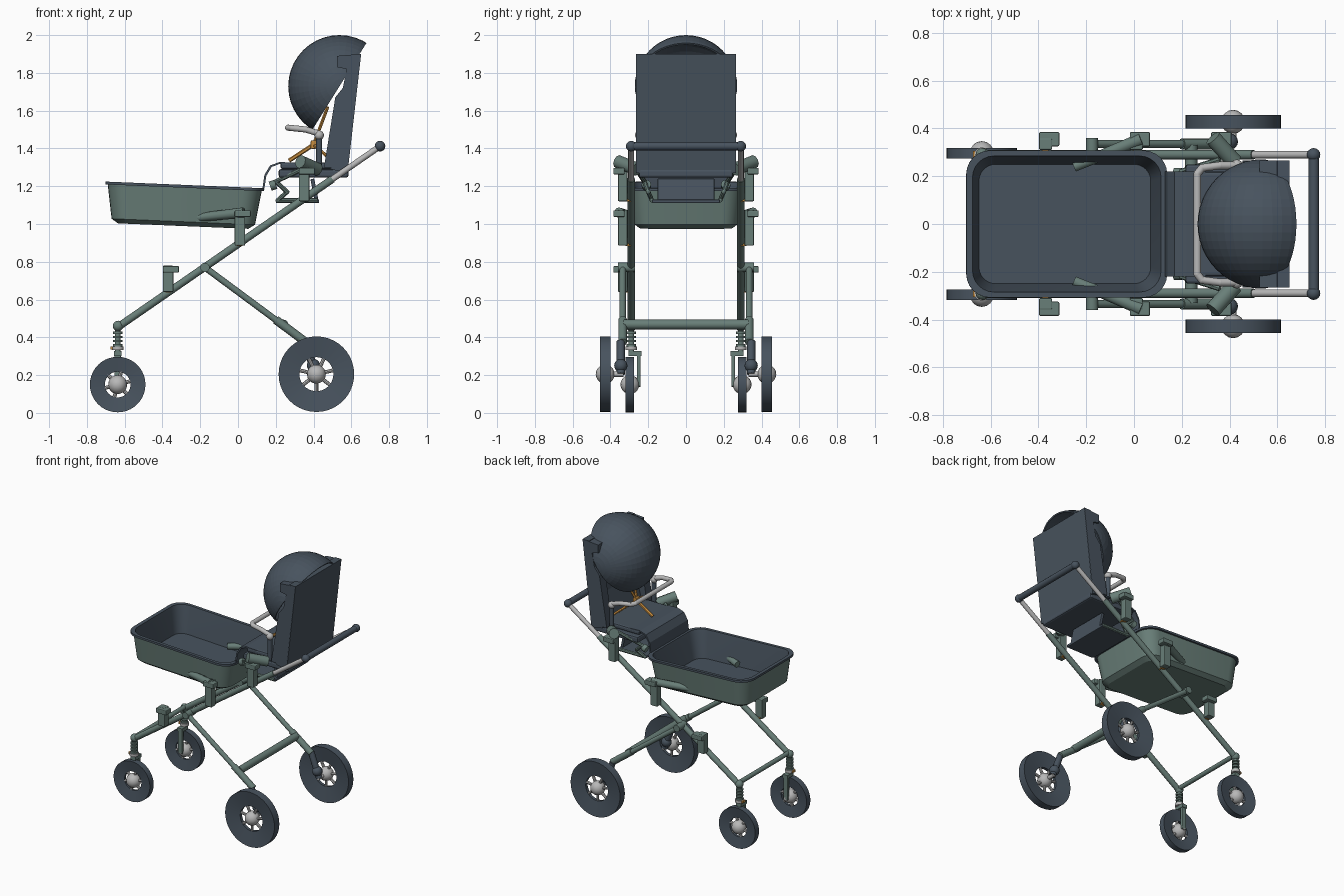
import bpy, bmesh, math
from mathutils import Vector, Matrix

if "Cube" in bpy.data.objects:
    bpy.data.objects.remove(bpy.data.objects["Cube"])


def material(name, rgb):
    m = bpy.data.materials.new(name)
    m.use_nodes = True
    m.diffuse_color = (*rgb, 1)
    m.node_tree.nodes["Principled BSDF"].inputs["Base Color"].default_value = (*rgb, 1)
    return m


SLATE = material("slate_fabric", (0.064, 0.086, 0.112))
GREEN = material("sage_green", (0.14, 0.21, 0.188))
LIGHT = material("light_metal", (0.48, 0.48, 0.48))
ORANGE = material("orange_strap", (0.58, 0.27, 0.05))


def finish(name, bm, mats, smooth=None):
    bmesh.ops.recalc_face_normals(bm, faces=bm.faces)
    me = bpy.data.meshes.new(name)
    bm.to_mesh(me)
    bm.free()
    for m in mats if isinstance(mats, list) else [mats]:
        me.materials.append(m)
    ob = bpy.data.objects.new(name, me)
    bpy.context.collection.objects.link(ob)
    if smooth:
        bpy.ops.object.select_all(action='DESELECT')
        ob.select_set(True)
        bpy.context.view_layer.objects.active = ob
        bpy.ops.object.shade_smooth_by_angle(angle=math.radians(smooth))
    return ob


def tube(name, pts, r, mat, sides=12, r2=None):
    # straight round bars joined by balls at the bends
    bm = bmesh.new()
    for a, b in zip(pts, pts[1:]):
        a, b = Vector(a), Vector(b)
        mtx = Matrix.Translation((a + b) / 2) @ (b - a).to_track_quat('Z', 'Y').to_matrix().to_4x4()
        bmesh.ops.create_cone(bm, cap_ends=True, segments=sides, radius1=r,
                              radius2=r2 or r, depth=(b - a).length, matrix=mtx)
    for p in pts[1:-1]:
        bmesh.ops.create_uvsphere(bm, u_segments=sides, v_segments=8, radius=r,
                                  matrix=Matrix.Translation(p))
    return finish(name, bm, mat, 40)


def box(name, c, size, mat, bevel=0.0, tilt=0.0):
    bm = bmesh.new()
    mtx = Matrix.Translation(c) @ Matrix.Rotation(tilt, 4, 'Y') @ Matrix.Diagonal((*size, 1))
    bmesh.ops.create_cube(bm, size=1, matrix=mtx)
    if bevel:
        bmesh.ops.bevel(bm, geom=bm.edges[:], offset=bevel, segments=2, affect='EDGES', profile=0.5)
    return finish(name, bm, mat)


def side_plate(name, outline, y0, y1, mat):
    # side outline in x and z, pulled across the width
    bm = bmesh.new()
    f = bm.faces.new([bm.verts.new((x, y0, z)) for x, z in outline])
    new = bmesh.ops.extrude_face_region(bm, geom=[f])["geom"]
    bmesh.ops.translate(bm, vec=(0, y1 - y0, 0), verts=[v for v in new if isinstance(v, bmesh.types.BMVert)])
    return finish(name, bm, mat)


def ball(name, c, r, mat):
    bm = bmesh.new()
    bmesh.ops.create_uvsphere(bm, u_segments=16, v_segments=10, radius=r, matrix=Matrix.Translation(c))
    return finish(name, bm, mat, 60)


def wheel(name, c, R, hole, half, spokes):
    bm = bmesh.new()
    profile = [(R, -half), (R, half), (hole, half * 0.4), (hole, -half * 0.4)]
    vs = [bm.verts.new((r, y, 0)) for r, y in profile]
    es = [bm.edges.new((vs[i], vs[i - 1])) for i in range(4)]
    bmesh.ops.spin(bm, geom=vs + es, cent=(0, 0, 0), axis=(0, 1, 0), angle=math.tau, steps=40, use_duplicate=False)
    bmesh.ops.remove_doubles(bm, verts=bm.verts, dist=0.0005)
    bmesh.ops.translate(bm, vec=c, verts=bm.verts)
    finish(name + "_tyre", bm, SLATE, 30)
    ball(name + "_hub", c, 0.05, LIGHT)
    for i in range(spokes):
        a = math.tau * (i + 0.25) / spokes
        tip = Vector(c) + Vector((math.cos(a), 0, math.sin(a))) * (hole + 0.01)
        tube(name + "_spoke", [c, tip], 0.01, LIGHT, 8)


# bassinet: stacked rounded rectangles, sage outside and slate inside
def ring(bm, hx, hy, r, z):
    out = []
    for k, (sx, sy) in enumerate([(1, 1), (-1, 1), (-1, -1), (1, -1)]):
        for i in range(7):
            a = math.pi / 2 * (k + i / 6)
            out.append(bm.verts.new((sx * (hx - r) + r * math.cos(a), sy * (hy - r) + r * math.sin(a), z)))
    return out


bm = bmesh.new()
layers = [(0.345, 0.245, 0.07, -0.108), (0.38, 0.275, 0.09, -0.085), (0.408, 0.295, 0.1, 0.095),
          (0.421, 0.308, 0.1, 0.095), (0.421, 0.308, 0.1, 0.11), (0.395, 0.285, 0.09, 0.11),
          (0.39, 0.28, 0.09, 0.085), (0.36, 0.25, 0.07, -0.085)]
rings = [ring(bm, *l) for l in layers]
for n, (a, b) in enumerate(zip(rings, rings[1:])):
    for i in range(len(a)):
        j = (i + 1) % len(a)
        bm.faces.new((a[i], a[j], b[j], b[i])).material_index = int(n >= 2)
bm.faces.new(rings[0])
bm.faces.new(rings[-1]).material_index = 1
bassinet = finish("bassinet", bm, [GREEN, SLATE], 30)
bassinet.location = (-0.286, 0, 1.097)
bassinet.rotation_euler = (0, 0.042, 0)

# chassis, wheels and mounts, once for each side
for s in (1, -1):
    y = 0.29 * s
    tube("main_rail", [(-0.635, y, 0.455), (0.5, y, 1.238)], 0.02, GREEN)
    tube("handle_rail", [(0.46, y, 1.21), (0.75, y, 1.41)], 0.016, LIGHT)
    ball("handle_end", (0.752, y, 1.412), 0.028, SLATE)
    tube("rear_leg", [(-0.175, 0.335 * s, 0.77), (0.345, 0.335 * s, 0.385)], 0.017, GREEN)
    tube("rear_leg_socket", [(0.2, 0.335 * s, 0.493), (0.36, 0.335 * s, 0.374)], 0.023, GREEN)
    tube("leg_pivot", [(-0.175, 0.27 * s, 0.77), (-0.175, 0.36 * s, 0.77)], 0.025, GREEN)
    tube("rear_drop_arm", [(0.35, 0.345 * s, 0.38), (0.415, 0.345 * s, 0.205)], 0.022, SLATE)
    ball("rear_joint", (0.4, 0.345 * s, 0.25), 0.035, SLATE)
    tube("rear_axle", [(0.415, 0.33 * s, 0.205), (0.415, 0.45 * s, 0.205)], 0.014, LIGHT)
    wheel("rear_wheel", (0.415, 0.428 * s, 0.205), 0.2, 0.09, 0.028, 7)

    # front caster with spring and single-sided fork
    tube("caster_post", [(-0.637, y, 0.47), (-0.637, y, 0.3)], 0.015, GREEN)
    ball("caster_cap", (-0.635, y, 0.46), 0.028, GREEN)
    for i in range(4):
        z = 0.43 - i * 0.022
        tube("spring_coil", [(-0.637, y, z), (-0.637, y, z - 0.012)], 0.025, GREEN)
    tube("caster_collar", [(-0.637, y, 0.352), (-0.637, y, 0.332)], 0.031, LIGHT)
    box("caster_lock", (-0.665, y, 0.343), (0.02, 0.03, 0.015), ORANGE)
    box("fork_bridge", (-0.637, 0.27 * s, 0.315), (0.04, 0.07, 0.025), GREEN)
    box("fork_arm", (-0.637, 0.25 * s, 0.23), (0.035, 0.02, 0.18), GREEN, 0.005)
    tube("front_axle", [(-0.637, 0.24 * s, 0.15), (-0.637, 0.31 * s, 0.15)], 0.014, LIGHT)
    wheel("front_wheel", (-0.637, 0.297 * s, 0.15), 0.147, 0.068, 0.022, 6)

    # clamps that carry the bassinet and seat
    for x, z0, z1 in [(-0.37, 0.64, 0.78), (0.01, 0.885, 1.075), (0.35, 1.12, 1.3)]:
        box("mount_post", (x, 0.335 * s, (z0 + z1) / 2), (0.055, 0.05, z1 - z0), GREEN, 0.006)
        box("mount_head", (x + 0.015, 0.355 * s, z1 - 0.02), (0.085, 0.06, 0.035), GREEN, 0.006)
        box("mount_clip", (x, 0.305 * s, z0 + 0.005), (0.03, 0.03, 0.014), ORANGE)
    tube("bassinet_arm", [(0.03, 0.355 * s, 1.06), (-0.25, 0.24 * s, 1.03)], 0.028, GREEN, 10, 0.022)
    tube("seat_arm", [(0.33, 0.36 * s, 1.33), (0.42, 0.26 * s, 1.29)], 0.036, GREEN, 10)
    tube("seat_frame", [(0.36, 0.27 * s, 1.3), (0.2, 0.22 * s, 1.225), (0.26, 0.2 * s, 1.17),
                        (0.21, 0.18 * s, 1.125), (0.42, 0.18 * s, 1.125)], 0.012, GREEN, 8)
    tube("seat_stay", [(0.2, 0.21 * s, 1.21), (0.17, 0.21 * s, 1.2)], 0.025, GREEN)

    # padded backrest wing and bumper post
    wing = [(0.455, 1.3), (0.58, 1.3), (0.652, 1.9), (0.525, 1.89), (0.525, 1.83),
            (0.575, 1.82), (0.555, 1.72), (0.515, 1.67)]
    side_plate("backrest_wing", wing, 0.2 * s, 0.266 * s, SLATE)
    tube("bumper_post", [(0.43, 0.245 * s, 1.3), (0.43, 0.245 * s, 1.48)], 0.016, SLATE)
    ball("bumper_joint", (0.43, 0.245 * s, 1.47), 0.025, LIGHT)

    # harness straps
    buckle = (0.4, 0, 1.42)
    for end in [(0.475, 0.07 * s, 1.62), (0.47, 0.17 * s, 1.36)]:
        tube("harness_strap", [end, buckle], 0.009, ORANGE, 6)

tube("crotch_strap", [(0.27, 0, 1.335), (0.4, 0, 1.42)], 0.011, ORANGE, 6)
box("harness_buckle", (0.4, 0, 1.42), (0.03, 0.045, 0.045), ORANGE, 0.006)

# cross bars
tube("handle_grip", [(0.753, -0.29, 1.412), (0.753, 0.29, 1.412)], 0.022, SLATE)
tube("rear_cross_bar", [(0.24, -0.33, 0.468), (0.24, 0.33, 0.468)], 0.026, GREEN)
tube("front_cross_bar", [(-0.63, -0.29, 0.468), (-0.63, 0.29, 0.468)], 0.016, GREEN)

# seat
side_plate("backrest_panel", [(0.49, 1.29), (0.58, 1.27), (0.652, 1.9), (0.6, 1.9), (0.55, 1.5)],
           -0.265, 0.265, SLATE)
box("seat_base", (0.4, 0, 1.268), (0.37, 0.5, 0.045), SLATE, 0.012)
box("seat_cushion", (0.385, 0, 1.308), (0.32, 0.44, 0.035), SLATE, 0.012)
side_plate("seat_front_flap", [(0.13, 1.19), (0.14, 1.26), (0.17, 1.31), (0.22, 1.328), (0.3, 1.325),
                               (0.3, 1.315), (0.22, 1.318), (0.178, 1.302), (0.15, 1.255), (0.14, 1.19)],
           -0.22, 0.22, SLATE)
box("footrest_plate", (0.315, 0, 1.12), (0.23, 0.36, 0.018), SLATE, 0.005)
box("footrest_back", (0.405, 0, 1.18), (0.02, 0.3, 0.12), SLATE, 0.004, -0.2)
tube("bumper_bar", [(0.44, 0.245, 1.475), (0.36, 0.245, 1.5), (0.285, 0.235, 1.508), (0.265, 0.21, 1.51),
                    (0.265, -0.21, 1.51), (0.285, -0.235, 1.508), (0.36, -0.245, 1.5), (0.44, -0.245, 1.475)],
     0.016, LIGHT)

# hood: half a faceted ball, tipped back
bm = bmesh.new()
bmesh.ops.create_uvsphere(bm, u_segments=40, v_segments=24, radius=0.271, matrix=Matrix.Rotation(math.pi / 2, 4, 'X'))
bmesh.ops.bisect_plane(bm, geom=bm.verts[:] + bm.edges[:] + bm.faces[:], plane_co=(0, 0, 0),
                       plane_no=(0.85, 0, -0.53), clear_outer=True)
hood = finish("hood", bm, SLATE)
hood.location = (0.537, 0, 1.729)
shell = hood.modifiers.new("shell", 'SOLIDIFY')
shell.thickness = 0.01
